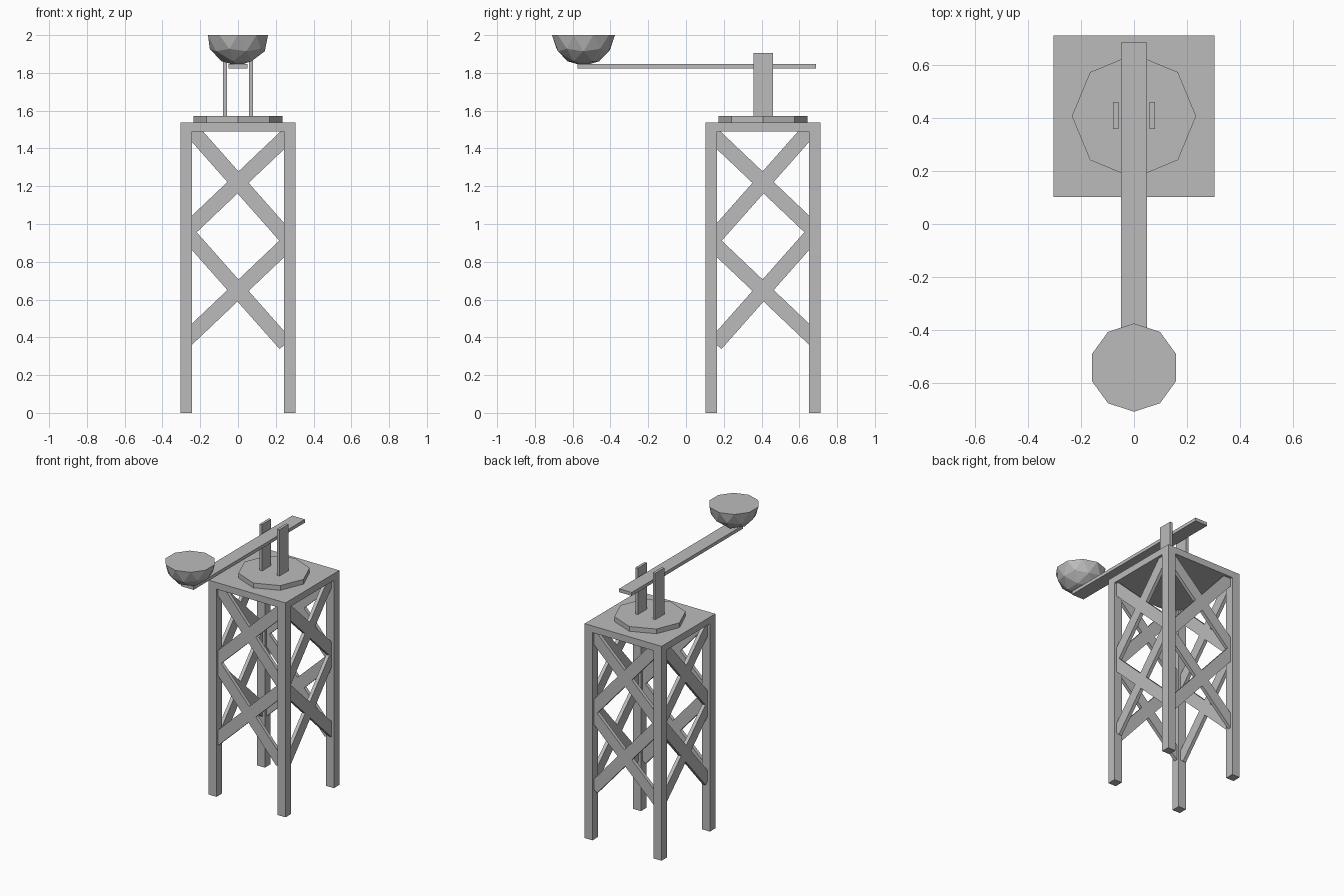
import bpy, bmesh, math
from mathutils import Matrix, Vector

if "Cube" in bpy.data.objects:
    bpy.data.objects.remove(bpy.data.objects["Cube"], do_unlink=True)

grey = bpy.data.materials.new("plain grey")
grey.use_nodes = True
COLOUR = (0.5, 0.5, 0.5, 1)
grey.diffuse_color = COLOUR
grey.node_tree.nodes["Principled BSDF"].inputs["Base Color"].default_value = COLOUR


def add_object(name, bm):
    mesh = bpy.data.meshes.new(name)
    bm.to_mesh(mesh)
    bm.free()
    mesh.materials.append(grey)
    obj = bpy.data.objects.new(name, mesh)
    bpy.context.collection.objects.link(obj)
    return obj


def box(name, centre, size, rotation=Matrix()):
    bm = bmesh.new()
    matrix = Matrix.Translation(centre) @ rotation @ Matrix.Diagonal((*size, 1))
    bmesh.ops.create_cube(bm, size=1, matrix=matrix)
    return add_object(name, bm)


TOWER_Y = 0.408      # tower centre
HALF = 0.305         # half width of the tower
LEG = 0.062          # leg thickness
DECK_Z, TOP_Z = 1.49, 1.538
MID = HALF - LEG / 2

# Four legs
for sx, x_name in ((-1, "right"), (1, "left")):
    for sy, y_name in ((-1, "front"), (1, "back")):
        box(f"{y_name}_{x_name}_leg", (sx * MID, TOWER_Y + sy * MID, DECK_Z / 2),
            (LEG, LEG, DECK_Z))

# Deck
box("deck", (0, TOWER_Y, (DECK_Z + TOP_Z) / 2), (2 * HALF, 2 * HALF, TOP_Z - DECK_Z))

# Two stacked cross braces on every side: one steep board, one shallower board
BRACE = (0.757, 0.025, 0.081)
STEEP, SHALLOW = math.atan(1.13), -math.atan(0.95)
sides = {"front": (0, -MID, 0), "back": (0, MID, 0),
         "left": (MID, 0, 90), "right": (-MID, 0, 90)}
for side, (x, y, turn) in sides.items():
    for level, z in (("lower", 0.648), ("upper", 1.22)):
        for kind, tilt in (("steep", STEEP), ("shallow", SHALLOW)):
            if turn:
                tilt = -tilt
            rot = Matrix.Rotation(math.radians(turn), 4, "Z") @ Matrix.Rotation(tilt, 4, "Y")
            box(f"{side}_{level}_{kind}_brace", (x, TOWER_Y + y, z), BRACE, rot)

# Eight-sided turntable
bm = bmesh.new()
bmesh.ops.create_cone(bm, cap_ends=True, segments=8, radius1=0.235, radius2=0.235,
                      depth=0.034, matrix=Matrix.Translation((0, TOWER_Y, TOP_Z + 0.017)))
add_object("turntable", bm)

# Pivot posts and throwing arm
for sx, name in ((-1, "right_post"), (1, "left_post")):
    box(name, (sx * 0.069, 0.41, 1.737), (0.019, 0.103, 0.335))
box("arm", (0, 0.056, 1.834), (0.1, 1.262, 0.024))

# Faceted bowl: lower half of an icosphere, with a scaled inner shell joined at the rim
bm = bmesh.new()
bmesh.ops.create_icosphere(bm, subdivisions=2, radius=1)
bmesh.ops.delete(bm, geom=[v for v in bm.verts if v.co.z > 0.01], context="VERTS")
outer_rim = [e for e in bm.edges if e.is_boundary]
copy = bmesh.ops.duplicate(bm, geom=bm.verts[:] + bm.edges[:] + bm.faces[:])["geom"]
inner = [g for g in copy if isinstance(g, bmesh.types.BMVert)]
inner_rim = [g for g in copy if isinstance(g, bmesh.types.BMEdge) and g.is_boundary]
bmesh.ops.scale(bm, verts=inner, vec=Vector((0.925, 0.925, 0.925)))
bmesh.ops.bridge_loops(bm, edges=outer_rim + inner_rim)
bmesh.ops.recalc_face_normals(bm, faces=bm.faces[:])
bmesh.ops.transform(bm, verts=bm.verts[:], matrix=Matrix.Translation((0, -0.543, 2.0))
                    @ Matrix.Diagonal((0.167, 0.167, 0.163, 1)))
add_object("bowl", bm)
